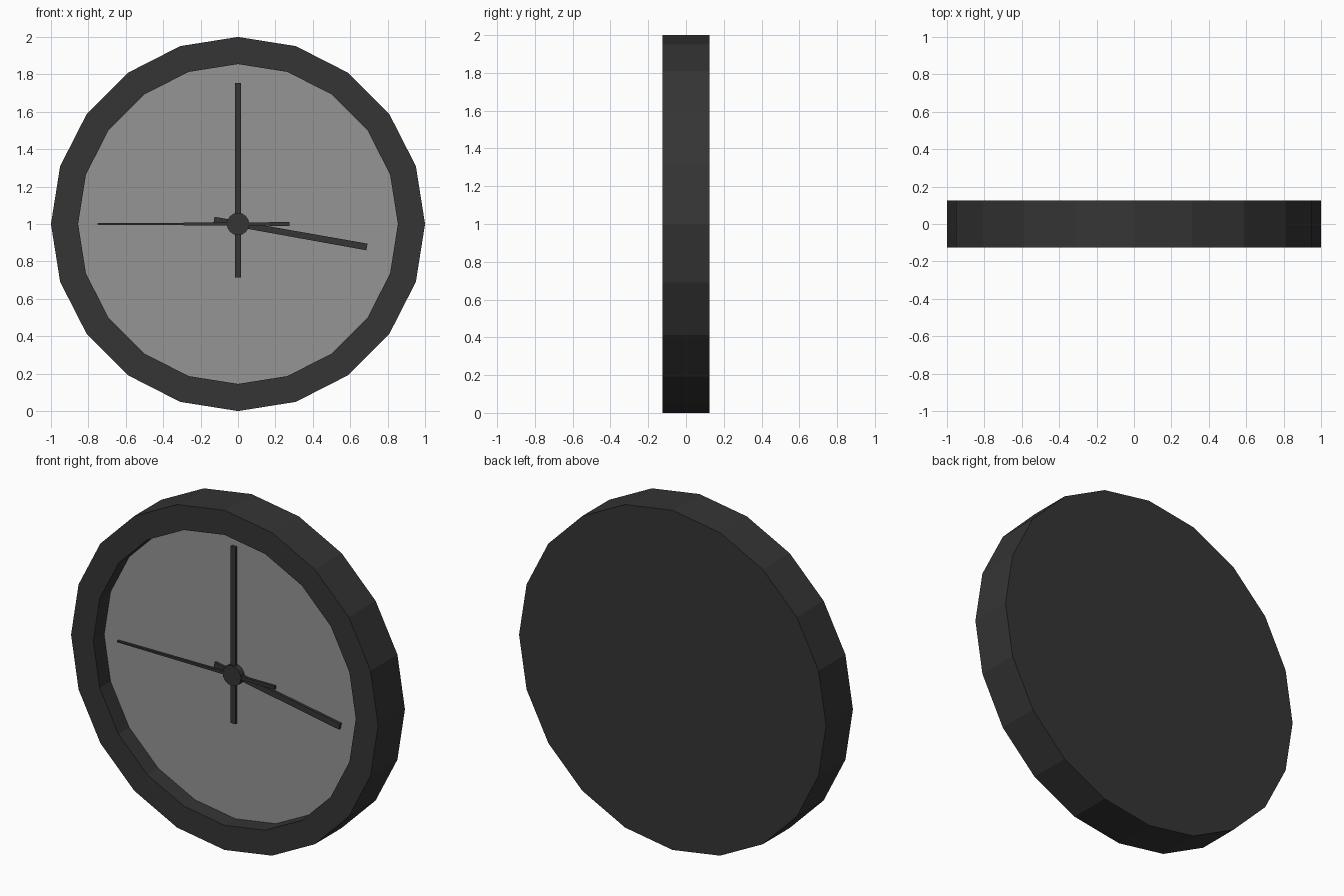
import bpy, bmesh, math
from mathutils import Matrix, Vector

if "Cube" in bpy.data.objects:
    bpy.data.objects.remove(bpy.data.objects["Cube"])


def material(name, v):
    m = bpy.data.materials.new(name)
    m.diffuse_color = (v, v, v, 1)
    m.use_nodes = True
    m.node_tree.nodes["Principled BSDF"].inputs["Base Color"].default_value = m.diffuse_color
    return m


dark = material("dark_plastic", 0.035)
light = material("dial_grey", 0.3)


def finish(name, bm, mat):
    bmesh.ops.recalc_face_normals(bm, faces=bm.faces)
    me = bpy.data.meshes.new(name)
    bm.to_mesh(me)
    bm.free()
    me.materials.append(mat)
    ob = bpy.data.objects.new(name, me)
    bpy.context.collection.objects.link(ob)
    return ob


def ring(bm, r, y, n):
    return [bm.verts.new((r * math.cos(2 * math.pi * i / n), y,
                          1 + r * math.sin(2 * math.pi * i / n))) for i in range(n)]


def lathe(name, profile, n, mat, cap_start=True, cap_end=True):
    """Stack of (radius, y) rings around the clock axis."""
    bm = bmesh.new()
    rings = [ring(bm, r, y, n) for r, y in profile]
    for a, b in zip(rings, rings[1:]):
        for i in range(n):
            j = (i + 1) % n
            bm.faces.new((a[i], a[j], b[j], b[i]))
    if cap_start:
        bm.faces.new(rings[0])
    if cap_end:
        bm.faces.new(rings[-1])
    return finish(name, bm, mat)


def hand(name, angle, tail, tip, w_tail, w_tip, y0, y1):
    """Tapered bar pointing along +x, then turned about the clock axis."""
    bm = bmesh.new()
    outline = [(-tail, -w_tail), (tip, -w_tip), (tip, w_tip), (-tail, w_tail)]
    rot = Matrix.Rotation(math.radians(-angle), 4, 'Y')
    front, back = [[bm.verts.new(rot @ Vector((x, y, z)) + Vector((0, 0, 1)))
                    for x, z in outline] for y in (y0, y1)]
    bm.faces.new(front)
    bm.faces.new(back)
    for i in range(4):
        j = (i + 1) % 4
        bm.faces.new((front[i], front[j], back[j], back[i]))
    return finish(name, bm, mat=dark)


D = 0.125      # half depth
FACE = -0.024  # dial plane

# Case: closed back, outer wall, front rim, recess wall
lathe("case", [(1, D), (1, -D), (0.855, -D), (0.855, FACE)], 20, dark, cap_end=False)

# Dial closing the recess
bm = bmesh.new()
bm.faces.new(ring(bm, 0.855, FACE, 20))
dial = finish("dial", bm, light)
if dial.data.polygons[0].normal.y > 0:
    dial.data.flip_normals()

# Hands and centre hub
hand("hour_hand", -10.1, 0.13, 0.70, 0.016, 0.018, -0.040, -0.025)
hand("minute_hand", 90, 0.285, 0.755, 0.016, 0.016, -0.048, -0.030)
hand("second_hand", 180, 0.275, 0.75, 0.010, 0.004, -0.055, -0.040)
lathe("hub", [(0.06, FACE), (0.06, -0.058)], 16, dark)
